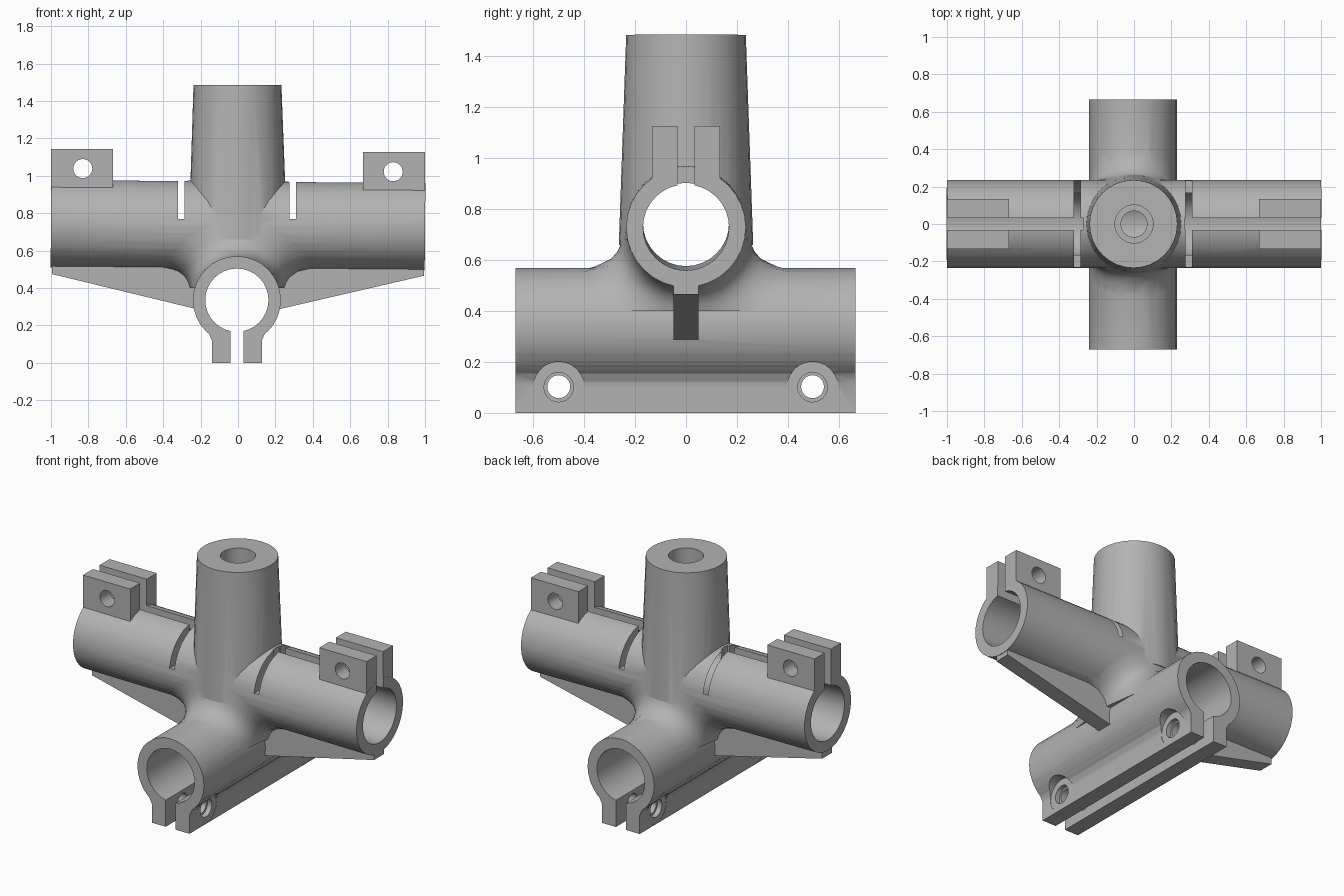
import bpy, bmesh, math
from mathutils import Matrix, Vector

if "Cube" in bpy.data.objects:
    bpy.data.objects.remove(bpy.data.objects["Cube"], do_unlink=True)

grey = bpy.data.materials.new("plain_grey")
grey.use_nodes = True
grey.diffuse_color = (0.45, 0.45, 0.45, 1)
grey.node_tree.nodes["Principled BSDF"].inputs["Base Color"].default_value = grey.diffuse_color

TILT = 0.0085             # slight slope of the cross arm
LOW_X, LOW_Z = -0.006, 0.335
ARM_Z = 0.737
OUTER, BORE = 0.235, 0.169


def finish(name, bm):
    bmesh.ops.recalc_face_normals(bm, faces=bm.faces)
    mesh = bpy.data.meshes.new(name)
    bm.to_mesh(mesh)
    bm.free()
    mesh.materials.append(grey)
    obj = bpy.data.objects.new(name, mesh)
    bpy.context.collection.objects.link(obj)
    return obj


def rod(name, start, end, r1, r2=None, sides=32):
    a, b = Vector(start), Vector(end)
    turn = (b - a).to_track_quat('Z', 'Y').to_matrix().to_4x4()
    bm = bmesh.new()
    bmesh.ops.create_cone(bm, cap_ends=True, segments=sides, radius1=r1,
                          radius2=r1 if r2 is None else r2, depth=(b - a).length,
                          matrix=Matrix.Translation((a + b) / 2) @ turn)
    return finish(name, bm)


def prism(name, points, y0, y1):
    """Extrude an x-z outline along y."""
    bm = bmesh.new()
    face = bm.faces.new([bm.verts.new((x, y0, z)) for x, z in points])
    new = bmesh.ops.extrude_face_region(bm, geom=[face])["geom"]
    bmesh.ops.translate(bm, vec=(0, y1 - y0, 0),
                        verts=[v for v in new if isinstance(v, bmesh.types.BMVert)])
    return finish(name, bm)


def box(name, x0, x1, y0, y1, z0, z1):
    return prism(name, [(x0, z0), (x1, z0), (x1, z1), (x0, z1)], min(y0, y1), max(y0, y1))


def blend_distance(x, y, z, k=0.25):
    """Smooth union of the lower tube and the cross arm."""
    a = math.hypot(x - LOW_X, z - LOW_Z) - OUTER
    b = math.hypot(y, z - ARM_Z + TILT * x) - OUTER
    h = max(k - abs(a - b), 0) / k
    return min(a, b) - h * h * k / 4 + 0.004


def fillet_core(name, z0, z1, rings=18, sides=64, reach=0.45):
    """Filleted joint, lofted from horizontal rings."""
    bm = bmesh.new()
    loops = []
    for i in range(rings):
        z = z0 + (z1 - z0) * i / (rings - 1)
        loop = []
        for j in range(sides):
            t = math.tau * j / sides
            lo, hi = 0.0, reach
            for _ in range(18):
                mid = (lo + hi) / 2
                if blend_distance(mid * math.cos(t), mid * math.sin(t), z) < 0:
                    lo = mid
                else:
                    hi = mid
            loop.append(bm.verts.new((lo * math.cos(t), lo * math.sin(t), z)))
        loops.append(loop)
    for low, high in zip(loops, loops[1:]):
        for j in range(sides):
            n = (j + 1) % sides
            bm.faces.new((low[j], low[n], high[n], high[j]))
    bm.faces.new(loops[0][::-1])
    bm.faces.new(loops[-1])
    return finish(name, bm)


def combine(body, tool, operation):
    mod = body.modifiers.new("join", 'BOOLEAN')
    mod.operation, mod.solver, mod.object = operation, 'EXACT', tool
    bpy.context.view_layer.objects.active = body
    bpy.ops.object.modifier_apply(modifier=mod.name)
    bpy.data.objects.remove(tool, do_unlink=True)


# Lower tube with its two clamp legs
body = rod("tube_bracket", (LOW_X, -0.67, LOW_Z), (LOW_X, 0.665, LOW_Z), OUTER)
solids, cutters = [], []
half = [(0.133, 0), (0.133, 0.12), (0.15, 0.155), (0.185, 0.19), (0.21, 0.23)]
outline = [(LOW_X + x, z) for x, z in half] + [(LOW_X - x, z) for x, z in half[::-1]]
solids.append(prism("clamp_legs", outline, -0.67, 0.665))

# Cross arm, filleted joint and tapered neck
solids.append(rod("cross_arm", (-1, 0, ARM_Z + TILT), (1, 0, ARM_Z - TILT), OUTER))
solids.append(fillet_core("joint", 0.4, 0.9))
solids.append(rod("neck", (0, 0, 0.66), (-0.003, 0, 1.485), 0.264, 0.235))

# Gussets and arm clamp tabs
for s in (-1, 1):
    solids.append(prism("gusset", [(s * 0.995, 0.54), (s * 0.995, 0.47 - s * TILT / 2),
                                   (s * 0.2, 0.282), (s * 0.2, 0.54)], -0.05, 0.05))
    drop = -s * TILT
    for side in (-1, 1):
        solids.append(box("clamp_tab", s * 0.667, s, side * 0.02, side * 0.133,
                          0.86, 1.135 + drop))

# Bores
cutters.append(rod("arm_bore", (-1.1, 0, ARM_Z + 1.1 * TILT), (1.1, 0, ARM_Z - 1.1 * TILT), BORE))
cutters.append(rod("lower_bore", (LOW_X, -1, LOW_Z), (LOW_X, 1, LOW_Z), BORE))
cutters.append(rod("neck_bore", (0, 0, 1.1), (0, 0, 1.6), 0.102))
cutters.append(rod("neck_bolt_hole", (0, 0, 0.75), (0, 0, 1.2), 0.07, sides=24))

# Clamp slots, relief slits and tab holes
cutters.append(box("lower_slot", LOW_X - 0.035, LOW_X + 0.035, -1, 1, -0.1, 0.3))
for s in (-1, 1):
    cutters.append(box("arm_slot", s * 0.27, s * 1.1, -0.033, 0.033, 0.76, 1.3))
    cutters.append(box("relief_slit", s * 0.298 - 0.022, s * 0.298 + 0.013, -0.4, 0.4, 0.768, 1.1))
    cutters.append(rod("tab_hole", (s * 0.83, -0.4, 1.03 - s * TILT),
                       (s * 0.83, 0.4, 1.03 - s * TILT), 0.051, sides=24))

# Lower clamp holes with spot faces and shallow counterbores
for y in (-0.5, 0.497):
    cutters.append(rod("leg_hole", (-0.4, y, 0.103), (0.4, y, 0.103), 0.045, sides=24))
    for s in (-1, 1):
        for name, depth, radius in (("spot_face", 0.131, 0.1), ("counterbore", 0.1, 0.058)):
            cutters.append(rod(name, (LOW_X + s * depth, y, 0.101),
                               (LOW_X + s * 0.4, y, 0.101), radius, sides=24))

for part in solids:
    combine(body, part, 'UNION')
for part in cutters:
    combine(body, part, 'DIFFERENCE')

bpy.ops.object.select_all(action='DESELECT')
body.select_set(True)
bpy.context.view_layer.objects.active = body
bpy.ops.object.shade_smooth_by_angle(angle=math.radians(30))
